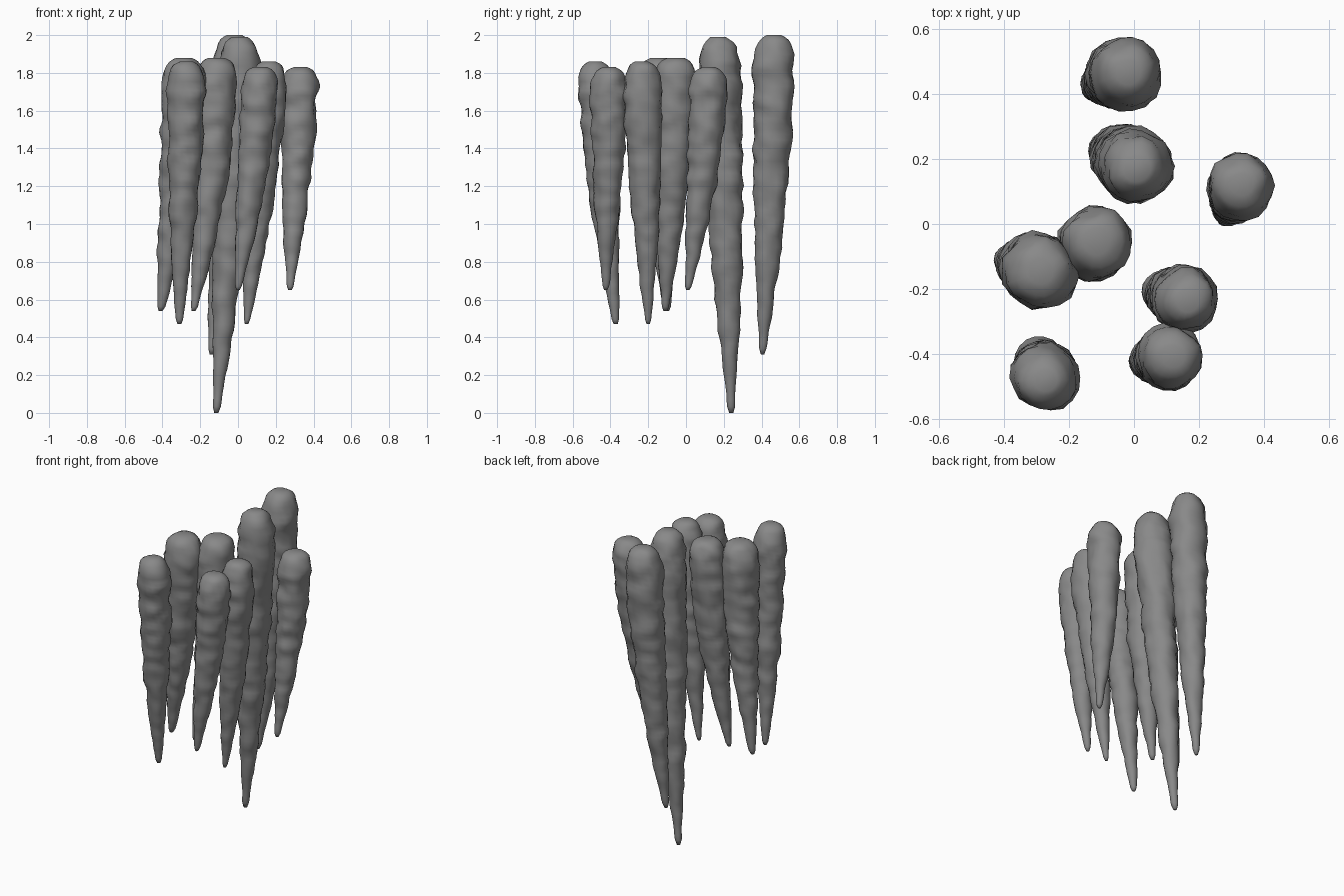
import bpy, bmesh, math
from mathutils import Vector, noise

if "Cube" in bpy.data.objects:
    bpy.data.objects.remove(bpy.data.objects["Cube"])

SIDES, RINGS = 18, 56
# radius share against share of length, from rounded head to blunt tip
PROFILE = [(0, .36), (.01, .64), (.03, .84), (.06, .95), (.11, 1), (.25, .95),
           (.45, .83), (.6, .70), (.75, .53), (.88, .34), (.96, .21), (.99, .16), (1, .09)]

stone = bpy.data.materials.new("dark_stone")
stone.diffuse_color = (.25, .25, .25, 1)
stone.use_nodes = True
stone.node_tree.nodes["Principled BSDF"].inputs["Base Color"].default_value = stone.diffuse_color


def profile(t):
    for (a, ra), (b, rb) in zip(PROFILE, PROFILE[1:]):
        if t <= b:
            return ra + (rb - ra) * (t - a) / (b - a)
    return PROFILE[-1][1]


def icicle(name, top, tip, radius, bend_x, bend_y):
    """Lumpy tapering column with its axis curving from top to tip."""
    top, tip = Vector(top), Vector(tip)
    move = tip - top
    bm = bmesh.new()
    rings = []
    # rings are packed closer around the rounded head
    ts = [0, .006, .014, .026, .042] + [.06 + .94 * i / RINGS for i in range(RINGS + 1)]
    for t in ts:
        c = top + Vector((move.x * t ** bend_x, move.y * t ** bend_y, move.z * t))
        r = radius * profile(t)
        ring = []
        for i in range(SIDES):
            a = math.tau * i / SIDES
            d = Vector((math.cos(a), math.sin(a), 0))
            p = c + d * r
            lump = noise.noise(p * 15) * .15 + noise.noise(p * 7 + Vector((7, 3, 1))) * .10
            lump += noise.noise(Vector((top.x * 9, top.y * 9, p.z * 11))) * .07
            ring.append(bm.verts.new(c + d * r * (1 + lump)))
        rings.append(ring)
    for a, b in zip(rings, rings[1:]):
        for i in range(SIDES):
            j = (i + 1) % SIDES
            bm.faces.new((a[i], b[i], b[j], a[j]))
    bm.faces.new(rings[0])
    bm.faces.new(rings[-1][::-1])
    bmesh.ops.recalc_face_normals(bm, faces=bm.faces)
    for f in bm.faces:
        f.smooth = True
    me = bpy.data.meshes.new(name)
    bm.to_mesh(me)
    bm.free()
    me.materials.append(stone)
    bpy.context.collection.objects.link(bpy.data.objects.new(name, me))


# name, head centre, tip centre, radius, bend of the axis in x and y
for spec in [
    ("stalactite_back", (-.02, .468, 2.0), (-.14, .405, .31), .110, 1.4, 1.5),
    ("stalactite_longest", (.01, .168, 1.99), (-.115, .24, 0), .114, 1.3, .8),
    ("stalactite_right", (.333, .12, 1.83), (.275, .01, .65), .100, 1.2, 1.6),
    ("stalactite_centre", (-.115, -.055, 1.88), (-.235, -.11, .54), .110, 1.9, 1.3),
    ("stalactite_left", (-.288, -.148, 1.88), (-.41, -.10, .54), .114, 1.7, 1.2),
    ("stalactite_front_right", (.165, -.235, 1.86), (.045, -.20, .47), .100, 1.3, .9),
    ("stalactite_short", (.118, -.405, 1.83), (.0, -.425, .65), .097, 1.4, 1.2),
    ("stalactite_front_left", (-.27, -.48, 1.86), (-.31, -.372, .47), .100, 1.1, 1.2),
]:
    icicle(*spec)
